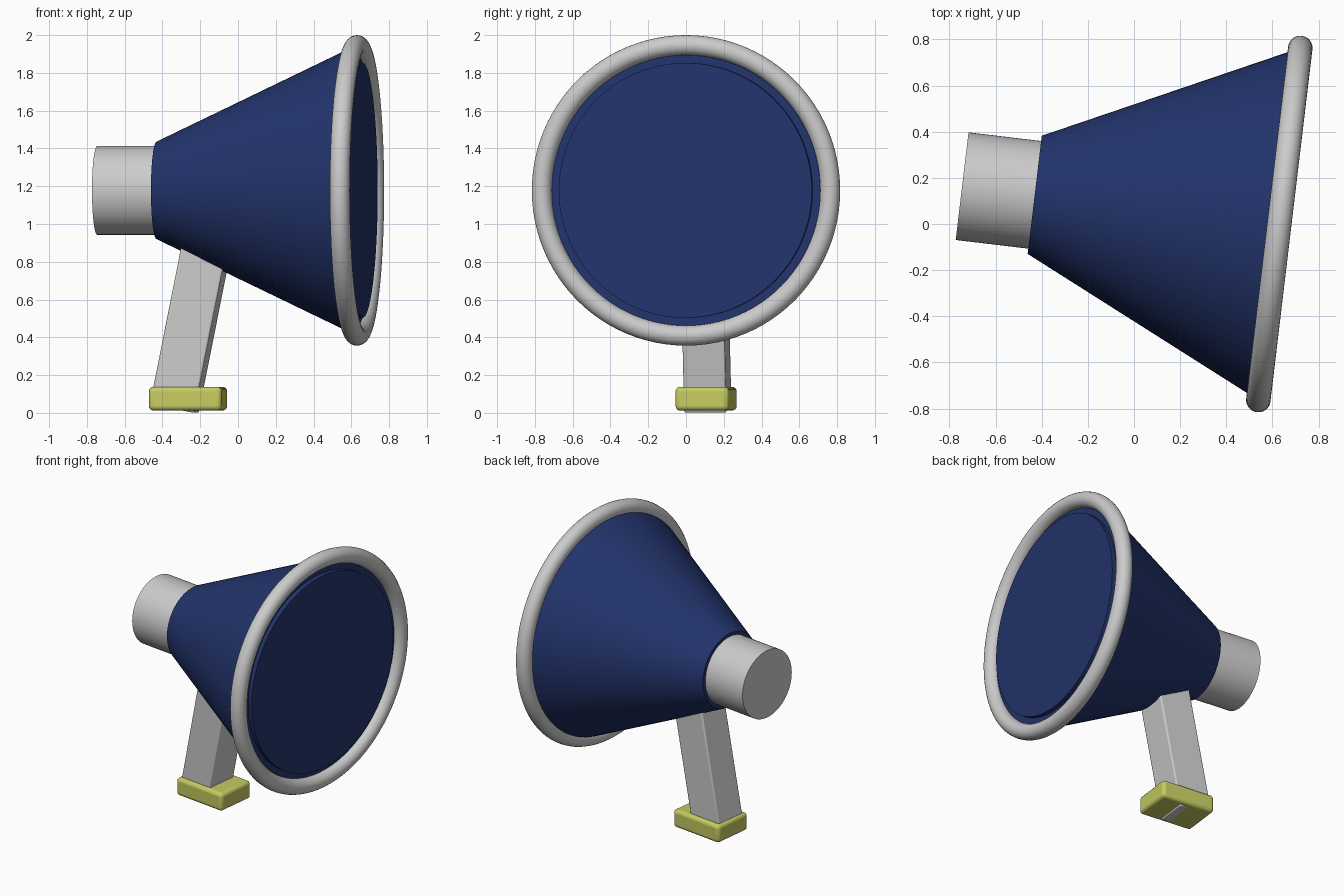
import bpy
from math import radians, atan, sin, cos, pi
from mathutils import Matrix

if "Cube" in bpy.data.objects:
    bpy.data.objects.remove(bpy.data.objects["Cube"])

# Local frame: x runs along the horn axis (mouth at x = 0), turned slightly about z
FRAME = Matrix.Translation((0.63, 0, 0)) @ Matrix.Rotation(radians(-6.8), 4, 'Z')
AXIS_Z = 1.178


def material(name, rgb):
    m = bpy.data.materials.new(name)
    m.diffuse_color = (*rgb, 1)
    m.use_nodes = True
    m.node_tree.nodes["Principled BSDF"].inputs["Base Color"].default_value = m.diffuse_color
    return m


navy = material("navy", (0.016, 0.034, 0.15))
yellow = material("yellow_green", (0.56, 0.6, 0.12))


def finish(name, local, mat=None):
    ob = bpy.context.object
    ob.name = name
    ob.matrix_world = FRAME @ local
    if mat:
        ob.data.materials.append(mat)
    bpy.ops.object.shade_smooth_by_angle(angle=radians(35))
    return ob


def axial(name, x0, x1, r0, r1, mat=None):
    """Cone or cylinder along the horn axis from x0 to x1."""
    bpy.ops.mesh.primitive_cone_add(vertices=96, radius1=r0, radius2=r1, depth=x1 - x0)
    local = Matrix.Translation(((x0 + x1) / 2, 0, AXIS_Z)) @ Matrix.Rotation(pi / 2, 4, 'Y')
    return finish(name, local, mat)


def block(name, size, local, bevel, mat=None):
    """Box with rounded edges."""
    bpy.ops.mesh.primitive_cube_add(size=1)
    ob = bpy.context.object
    ob.data.transform(Matrix.Diagonal((*size, 1)))
    mod = ob.modifiers.new("bevel", 'BEVEL')
    mod.width = bevel
    mod.segments = 4
    return finish(name, local, mat)


# Horn, front disc and rear cylinder
axial("horn", -1.068, 0, 0.258, 0.769, navy)
axial("front_disc", -0.03, 0.03, 0.675, 0.675, navy)
axial("rear_cylinder", -1.385, -1.0, 0.235, 0.235)

# Rim around the mouth
bpy.ops.mesh.primitive_torus_add(major_radius=0.769, minor_radius=0.053,
                                 major_segments=96, minor_segments=24)
finish("mouth_rim", Matrix.Translation((0, 0, AXIS_Z)) @ Matrix.Rotation(pi / 2, 4, 'Y'))

# Leaning handle, its front lower edge touching z = 0
tilt = atan(0.2)
length, depth = 0.95, 0.24
cx = -0.856 - depth / 2 * cos(tilt) + length / 2 * sin(tilt)
cz = depth / 2 * sin(tilt) + length / 2 * cos(tilt)
block("handle", (depth, 0.226, length),
      Matrix.Translation((cx, 0, cz)) @ Matrix.Rotation(tilt, 4, 'Y'), 0.01)

# Foot pad
block("foot_pad", (0.389, 0.285, 0.125), Matrix.Translation((-0.901, 0, 0.075)), 0.024, yellow)
